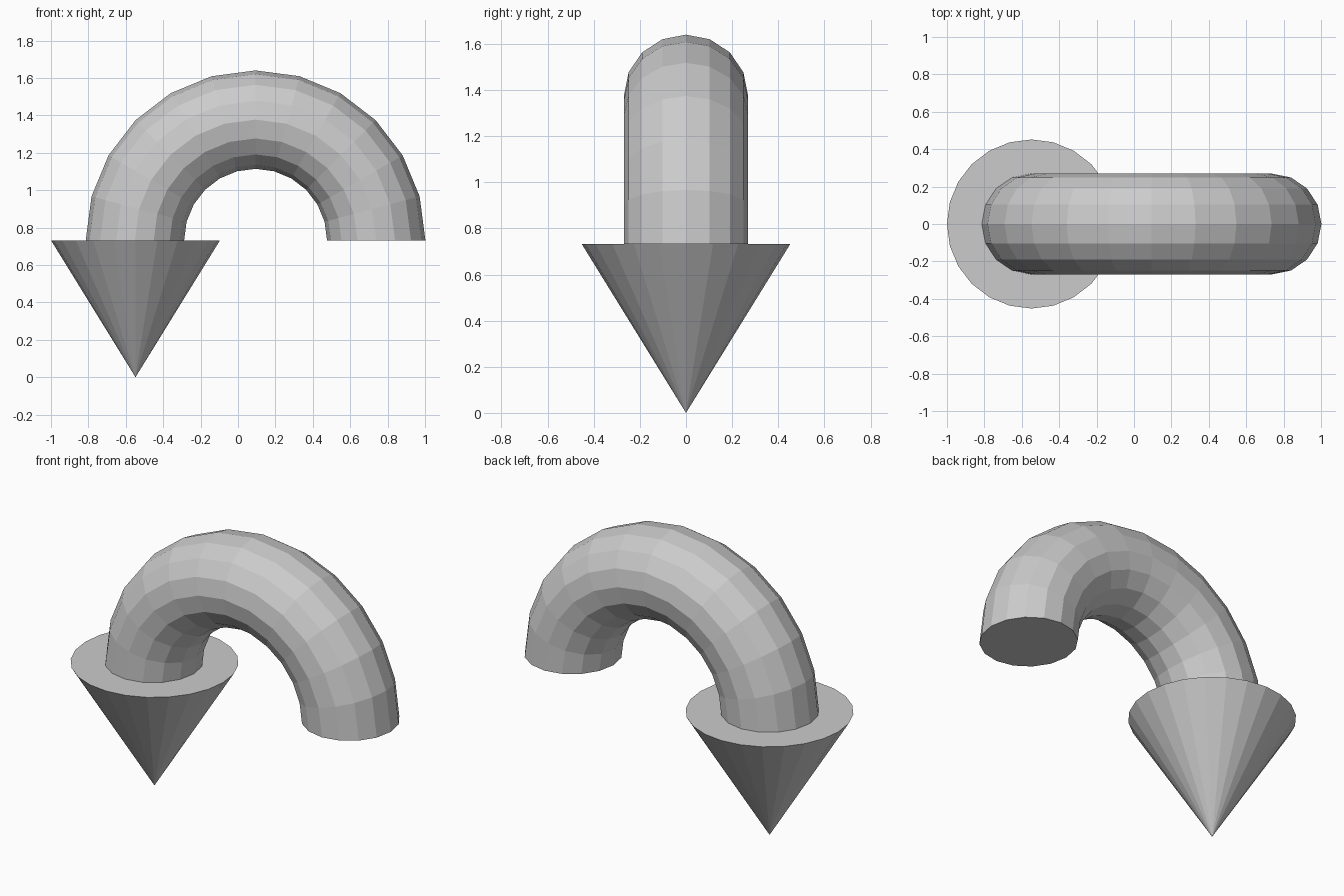
import bpy, bmesh
from math import cos, sin, pi

if "Cube" in bpy.data.objects:
    bpy.data.objects.remove(bpy.data.objects["Cube"])

BASE_Z = 0.732                      # plane where the arch ends and the head begins
ARCH_X, ARCH_R = 0.094, 0.645       # arch centre and radius
TUBE_RADIAL, TUBE_Y = 0.263, 0.269  # tube half-widths
HEAD_X, HEAD_R = -0.548, 0.452


def finish(bm, name):
    bmesh.ops.recalc_face_normals(bm, faces=bm.faces)
    mesh = bpy.data.meshes.new(name)
    bm.to_mesh(mesh)
    bm.free()
    obj = bpy.data.objects.new(name, mesh)
    bpy.context.collection.objects.link(obj)
    return obj


# Curved shaft: half a torus, 12 steps of 16 sides, capped at both ends
STEPS, SIDES = 12, 16
bm = bmesh.new()
rings = []
for i in range(STEPS + 1):
    a = pi * i / STEPS
    ring = []
    for j in range(SIDES):
        t = 2 * pi * j / SIDES
        r = ARCH_R + TUBE_RADIAL * cos(t)
        ring.append(bm.verts.new((ARCH_X + r * cos(a), TUBE_Y * sin(t),
                                  BASE_Z + r * sin(a))))
    rings.append(ring)
for r0, r1 in zip(rings, rings[1:]):
    for j in range(SIDES):
        k = (j + 1) % SIDES
        bm.faces.new((r0[j], r0[k], r1[k], r1[j]))
bm.faces.new(rings[0])
bm.faces.new(rings[-1])
finish(bm, "curved_shaft")

# Arrow head: downward cone with a flat top
HEAD_SIDES = 24
bm = bmesh.new()
tip = bm.verts.new((HEAD_X, 0, 0))
rim = [bm.verts.new((HEAD_X + HEAD_R * cos(2 * pi * j / HEAD_SIDES),
                     HEAD_R * sin(2 * pi * j / HEAD_SIDES), BASE_Z))
       for j in range(HEAD_SIDES)]
for j in range(HEAD_SIDES):
    bm.faces.new((rim[j], rim[(j + 1) % HEAD_SIDES], tip))
bm.faces.new(rim)
finish(bm, "arrow_head")
